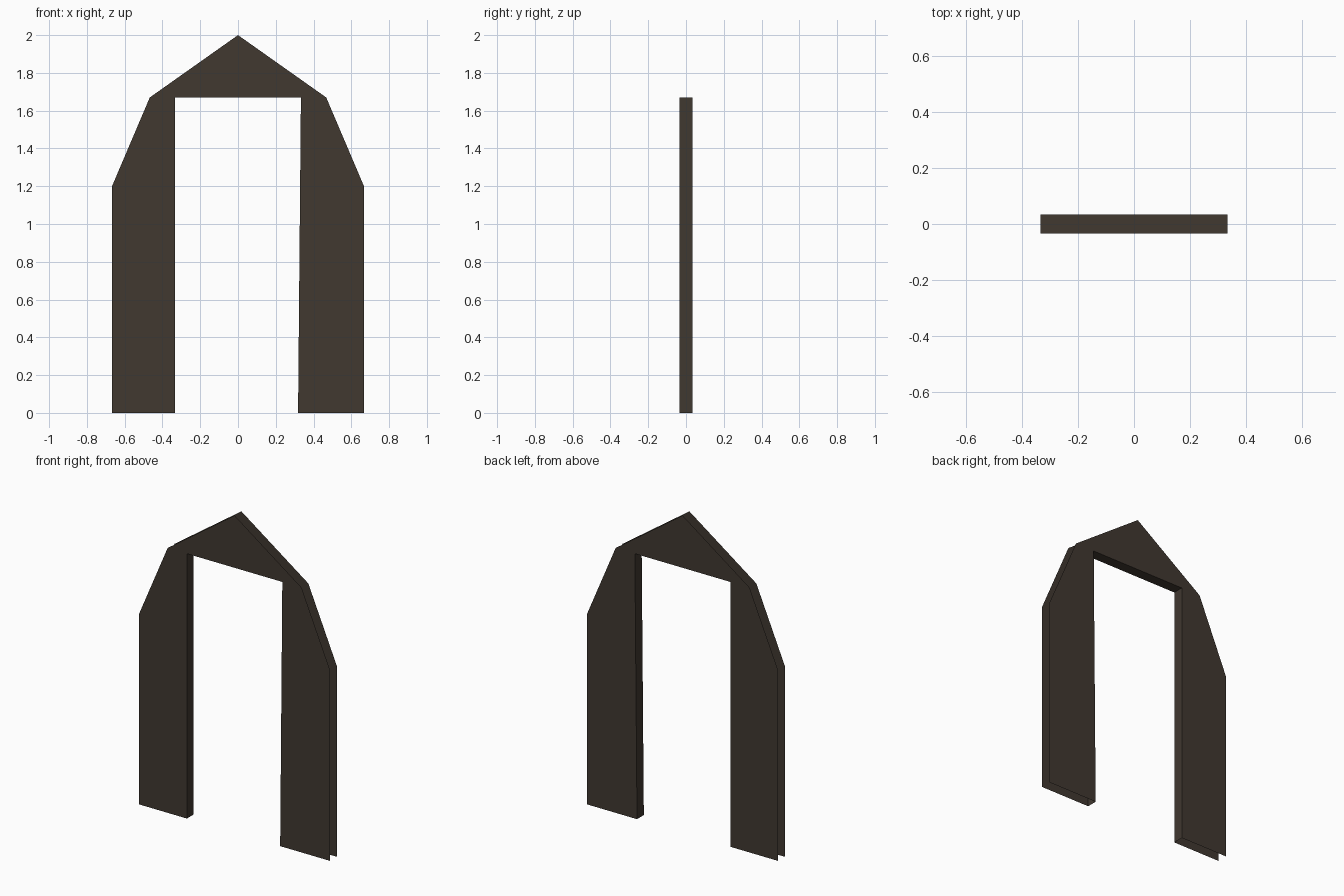
import bpy
import bmesh

if "Cube" in bpy.data.objects:
    bpy.data.objects.remove(bpy.data.objects["Cube"])

DEPTH = 0.068
WOOD = (0.052, 0.040, 0.030, 1.0)

# Outer gable outline, left foot over the ridge to right foot (x, z)
OUTER = [(-0.667, 0), (-0.667, 1.2), (-0.467, 1.67), (0, 2),
         (0.467, 1.67), (0.667, 1.2), (0.667, 0)]
# Doorway outline, right foot to left foot; right jamb leans slightly
DOORWAY = [(0.318, 0), (0.333, 1.67), (-0.333, 1.67), (-0.333, 0)]

wood = bpy.data.materials.new("dark_brown_wood")
wood.diffuse_color = WOOD
wood.use_nodes = True
wood.node_tree.nodes["Principled BSDF"].inputs["Base Color"].default_value = wood.diffuse_color


def make_object(name, bm):
    mesh = bpy.data.meshes.new(name)
    bm.to_mesh(mesh)
    bm.free()
    mesh.materials.append(wood)
    obj = bpy.data.objects.new(name, mesh)
    bpy.context.collection.objects.link(obj)
    return obj


def panel(name, y):
    """Flat arch-shaped sheet facing away from the middle."""
    bm = bmesh.new()
    face = bm.faces.new([bm.verts.new((x, y, z)) for x, z in OUTER + DOORWAY])
    face.normal_update()
    if face.normal.y * y < 0:
        face.normal_flip()
    bmesh.ops.triangulate(bm, faces=[face])
    make_object(name, bm)


# Front and back sheets; outer edges and feet stay open between them
panel("front_panel", -DEPTH / 2)
panel("back_panel", DEPTH / 2)

# Doorway lining: jambs and lintel joining the two sheets
bm = bmesh.new()
rows = [[bm.verts.new((x, y, z)) for x, z in DOORWAY]
        for y in (-DEPTH / 2, DEPTH / 2)]
for i in range(len(DOORWAY) - 1):
    bm.faces.new((rows[0][i], rows[0][i + 1], rows[1][i + 1], rows[1][i]))
bm.normal_update()
lintel = min(bm.faces, key=lambda f: abs(f.calc_center_median().x))
if lintel.normal.z > 0:
    bmesh.ops.reverse_faces(bm, faces=bm.faces[:])
make_object("doorway_lining", bm)
